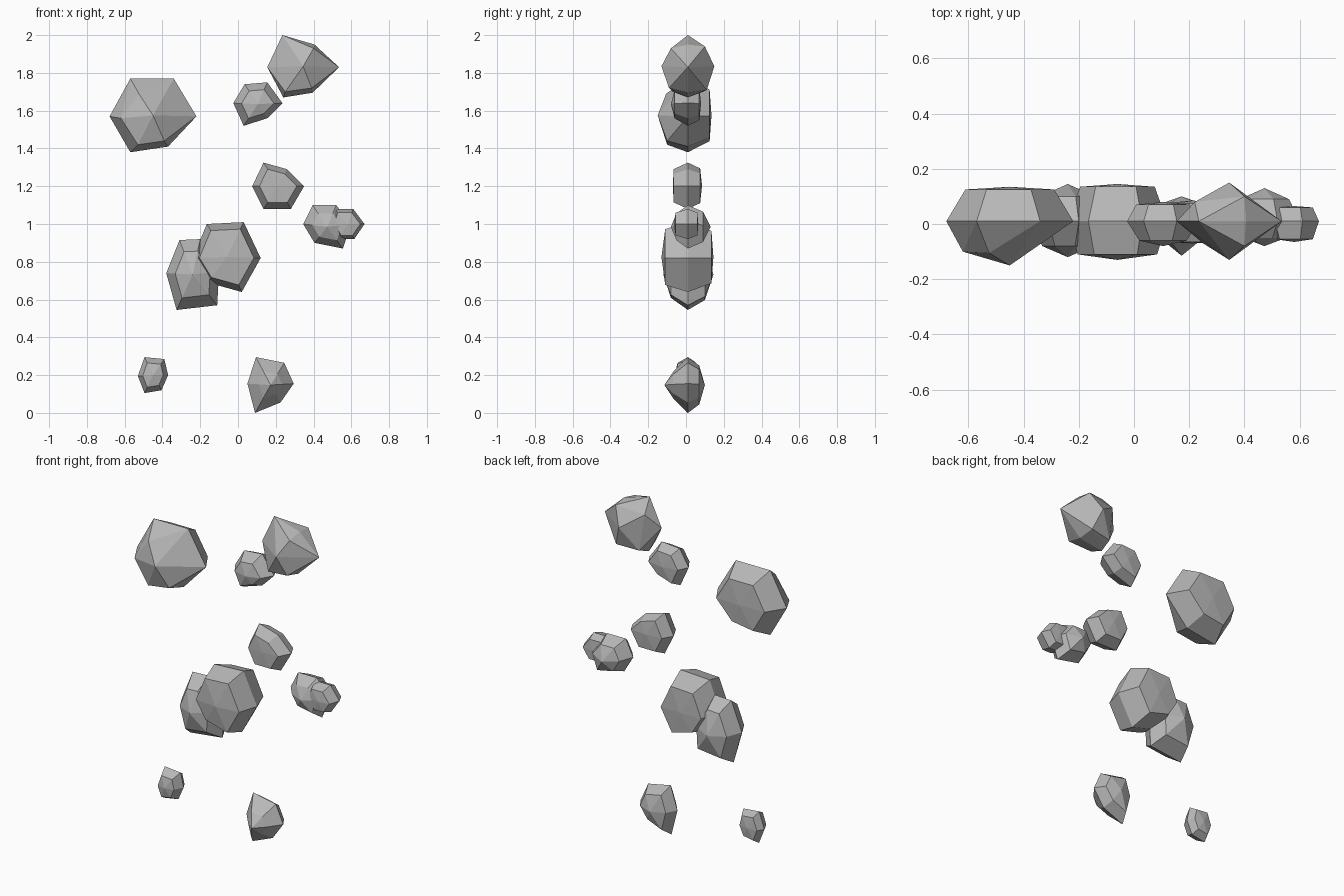
import bpy
import bmesh

if "Cube" in bpy.data.objects:
    bpy.data.objects.remove(bpy.data.objects["Cube"])

stone = bpy.data.materials.new("grey stone")
stone.diffuse_color = (0.48, 0.48, 0.48, 1)
stone.use_nodes = True
stone.node_tree.nodes["Principled BSDF"].inputs["Base Color"].default_value = stone.diffuse_color


def rock(name, outline, front, back, extra=()):
    """Faceted rock: an outline in the xz plane, with a front and a back facet ring.

    front / back = (ring scale, ring depth, apex depth), apex at the outline centre.
    A ring scale of 0 leaves only the apex; extra = additional corners.
    """
    bm = bmesh.new()
    cx = (min(p[0] for p in outline) + max(p[0] for p in outline)) / 2
    cz = (min(p[1] for p in outline) + max(p[1] for p in outline)) / 2
    for x, z in outline:
        bm.verts.new((x, 0.01, z))
    for scale, depth, apex in (front, back):
        if scale:
            for x, z in outline:
                bm.verts.new((cx + (x - cx) * scale, depth, cz + (z - cz) * scale))
        bm.verts.new((cx, apex, cz))
    for co in extra:
        bm.verts.new(co)
    bmesh.ops.convex_hull(bm, input=bm.verts)
    loose = [v for v in bm.verts if not v.link_faces]
    bmesh.ops.delete(bm, geom=loose, context='VERTS')
    bmesh.ops.recalc_face_normals(bm, faces=bm.faces)
    mesh = bpy.data.meshes.new(name)
    bm.to_mesh(mesh)
    bm.free()
    mesh.materials.append(stone)
    ob = bpy.data.objects.new(name, mesh)
    bpy.context.collection.objects.link(ob)
    return ob


# Upper rocks
rock("upper_left_rock",
     [(-.57, 1.77), (-.34, 1.77), (-.22, 1.57), (-.37, 1.41), (-.57, 1.38), (-.68, 1.57)],
     (0, 0, -.15), (.7, .125, .135),
     [(-.53, -.1, 1.42), (-.39, -.1, 1.44), (-.525, -.105, 1.69), (-.62, -.1, 1.56)])
rock("upper_right_rock",
     [(.235, 2.0), (.405, 1.95), (.535, 1.83), (.395, 1.695), (.24, 1.67), (.155, 1.83)],
     (0, 0, -.13), (0, 0, .15),
     [(.4, -.08, 1.93), (.39, -.09, 1.72), (.25, -.07, 1.7),
      (.4, .1, 1.94), (.39, .11, 1.71), (.25, .09, 1.7), (.22, .08, 1.92)])
rock("upper_small_rock",
     [(.035, 1.74), (.155, 1.75), (.235, 1.64), (.155, 1.56), (.03, 1.52), (-.025, 1.64)],
     (.66, -.06, -.08), (.75, .07, .08))

# Middle rocks
rock("middle_right_rock",
     [(.135, 1.325), (.26, 1.29), (.35, 1.2), (.28, 1.08), (.135, 1.08), (.075, 1.2)],
     (.72, -.065, -.07), (.75, .075, .085))
rock("far_right_rock",
     [(.395, 1.1), (.52, 1.1), (.6, 1.0), (.555, .87), (.405, .9), (.345, 1.0)],
     (.62, -.05, -.08), (.7, .09, .13))
rock("far_right_small_rock",
     [(.51, 1.08), (.61, 1.08), (.67, 1.0), (.615, .92), (.535, .92), (.49, 1.0)],
     (.75, -.055, -.065), (.75, .06, .065))
rock("centre_large_rock",
     [(-.165, 1.0), (.03, 1.01), (.12, .82), (.02, .64), (-.16, .69), (-.24, .82)],
     (.8, -.11, -.13), (.75, .135, .145))
rock("centre_left_rock",
     [(-.31, .915), (-.2, .92), (-.1, .75), (-.11, .57), (-.325, .545), (-.38, .74)],
     (.66, -.08, -.12), (.72, .1, .145))

# Lower rocks
rock("lower_left_small_rock",
     [(-.495, .295), (-.39, .285), (-.37, .2), (-.405, .12), (-.495, .105), (-.53, .195)],
     (.68, -.045, -.06), (.72, .05, .06))
rock("lower_right_rock",
     [(.095, .295), (.245, .265), (.295, .155), (.225, .055), (.09, 0), (.05, .155)],
     (.5, -.065, -.115), (.7, .07, .1))
